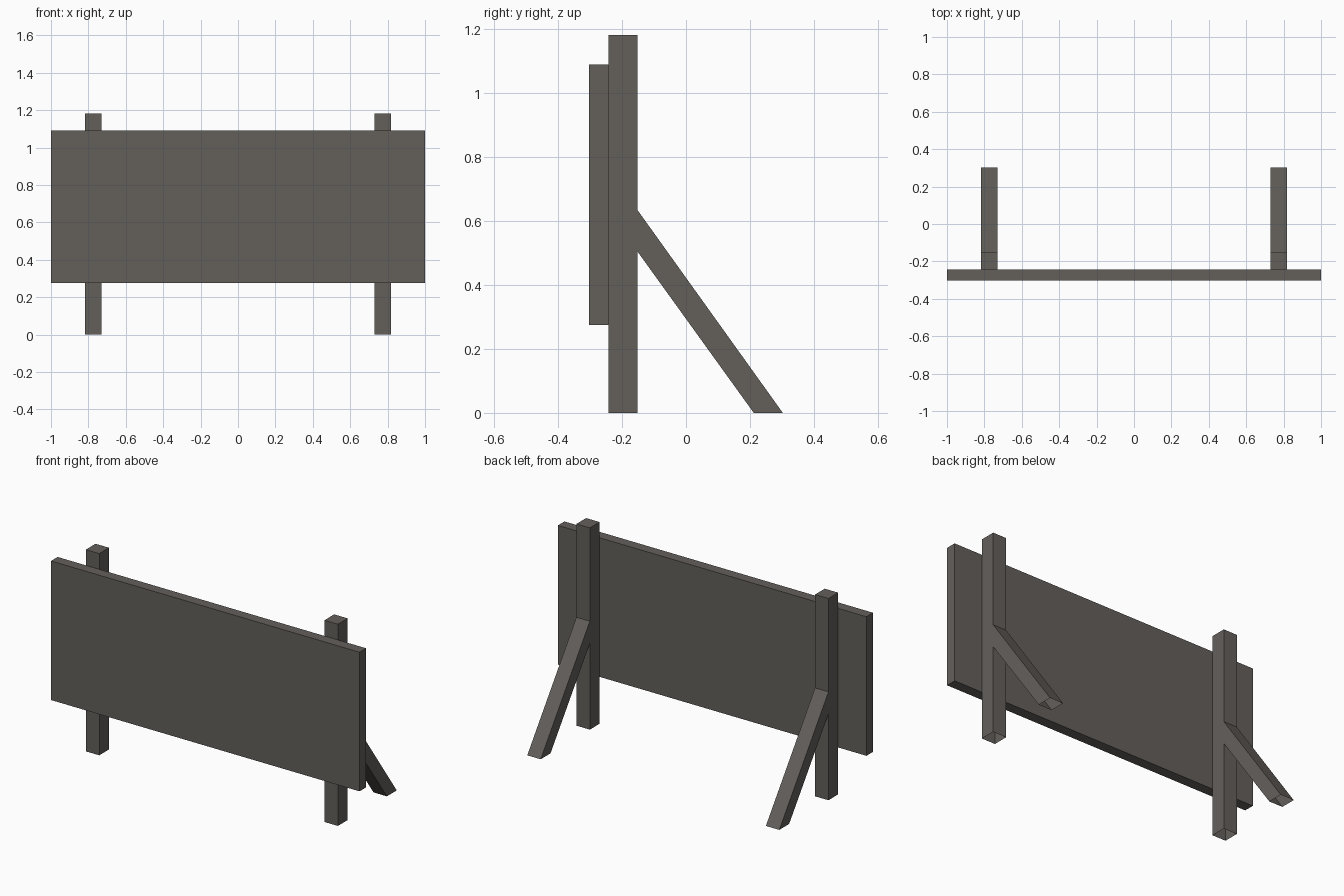
import bpy
import bmesh

cube = bpy.data.objects.get("Cube")
if cube:
    bpy.data.objects.remove(cube, do_unlink=True)

wood = bpy.data.materials.new("weathered_wood")
wood.use_nodes = True
colour = (0.127, 0.116, 0.105, 1)
wood.diffuse_color = colour
wood.node_tree.nodes["Principled BSDF"].inputs["Base Color"].default_value = colour


def extrude_profile(name, profile, x0, x1, open_bottom=False):
    """Extrude a (y, z) profile along x; optionally leave the ground end open."""
    bm = bmesh.new()
    face = bm.faces.new([bm.verts.new((x0, y, z)) for y, z in profile])
    result = bmesh.ops.extrude_face_region(bm, geom=[face], use_keep_orig=True)
    moved = [v for v in result["geom"] if isinstance(v, bmesh.types.BMVert)]
    bmesh.ops.translate(bm, verts=moved, vec=(x1 - x0, 0, 0))
    bmesh.ops.recalc_face_normals(bm, faces=bm.faces)
    if open_bottom:
        ground = [f for f in bm.faces if all(v.co.z < 0.001 for v in f.verts)]
        bmesh.ops.delete(bm, geom=ground, context='FACES_ONLY')
    mesh = bpy.data.meshes.new(name)
    bm.to_mesh(mesh)
    bm.free()
    mesh.materials.append(wood)
    obj = bpy.data.objects.new(name, mesh)
    bpy.context.collection.objects.link(obj)
    return obj


def rect(y0, y1, z0, z1):
    return [(y0, z0), (y1, z0), (y1, z1), (y0, z1)]


# Sign board
extrude_profile("board", rect(-0.303, -0.242, 0.275, 1.09), -1, 1)

# Upright posts and their slanted braces
brace = [(-0.152, 0.635), (-0.152, 0.505), (0.212, 0), (0.303, 0)]
for side, x0, x1 in (("right", -0.817, -0.73), ("left", 0.73, 0.817)):
    extrude_profile(side + "_post", rect(-0.242, -0.152, 0, 1.182), x0, x1, True)
    extrude_profile(side + "_brace", brace, x0, x1, True)
